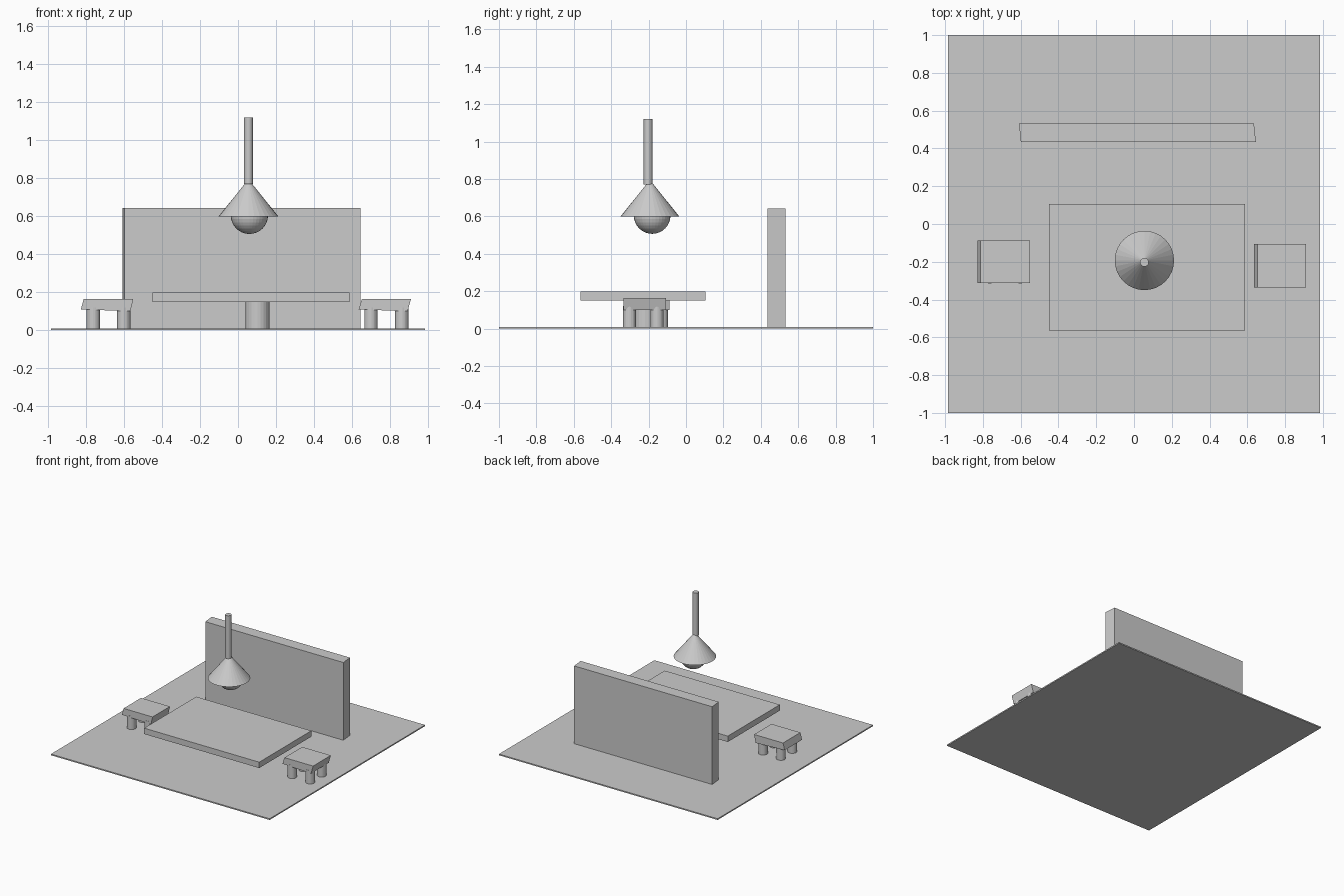
import bpy, bmesh
from mathutils import Matrix

if "Cube" in bpy.data.objects:
    bpy.data.objects.remove(bpy.data.objects["Cube"])


def make(name, bm):
    bmesh.ops.recalc_face_normals(bm, faces=bm.faces)
    mesh = bpy.data.meshes.new(name)
    bm.to_mesh(mesh)
    bm.free()
    obj = bpy.data.objects.new(name, mesh)
    bpy.context.collection.objects.link(obj)
    return obj


def box(name, xs, ys, zs, lean=0.0, skew=0.0, tip=0.0):
    """Box whose x slides by lean over its height and skew over its depth; tip drops the right end."""
    bm = bmesh.new()
    bmesh.ops.create_cube(bm, size=1)
    for v in bm.verts:
        u = v.co.copy()
        x, y, z = (r[0] + (r[1] - r[0]) * (c + 0.5) for r, c in zip((xs, ys, zs), u))
        if u.z < 0:
            z -= tip * u.x
        v.co = (x + lean * u.z + skew * u.y, y, z)
    return make(name, bm)


def cone(name, x, y, z0, z1, r0, r1, sides=24):
    bm = bmesh.new()
    bmesh.ops.create_cone(bm, cap_ends=True, segments=sides, radius1=r0, radius2=r1,
                          depth=z1 - z0, matrix=Matrix.Translation((x, y, (z0 + z1) / 2)))
    return make(name, bm)


def stool(name, xs, ys, leg_xs, leg_ys, lean):
    box(name + "_seat", xs, ys, (0.105, 0.165), lean=lean, tip=0.01)
    for i, lx in enumerate(leg_xs):
        for j, ly in enumerate(leg_ys):
            side = ("left", "right")[i]
            end = ("front", "back")[j]
            cone(f"{name}_{end}_{side}_leg", lx, ly, 0.008, 0.12, 0.035, 0.035)


# Floor and back panel
box("floor", (-0.985, 0.985), (-1, 1), (0, 0.01))
box("back_panel", (-0.604, 0.64), (0.435, 0.533), (0.005, 0.643), skew=-0.01)

# Table
box("table_top", (-0.45, 0.587), (-0.565, 0.105), (0.15, 0.198))
cone("table_pedestal", 0.103, -0.218, 0.008, 0.155, 0.064, 0.064)

# Stools
stool("left_stool", (-0.82, -0.559), (-0.312, -0.088), (-0.763, -0.602), (-0.28, -0.132), 0.015)
stool("right_stool", (0.644, 0.902), (-0.335, -0.107), (0.70, 0.863), (-0.302, -0.155), 0.018)

# Hanging lamp
cone("lamp_rod", 0.055, -0.203, 0.77, 1.12, 0.023, 0.023)
cone("lamp_shade", 0.055, -0.193, 0.6, 0.795, 0.157, 0.0, 32)
bm = bmesh.new()
bmesh.ops.create_uvsphere(bm, u_segments=32, v_segments=16, radius=0.098,
                          matrix=Matrix.Translation((0.06, -0.181, 0.605)))
make("lamp_bulb", bm)
